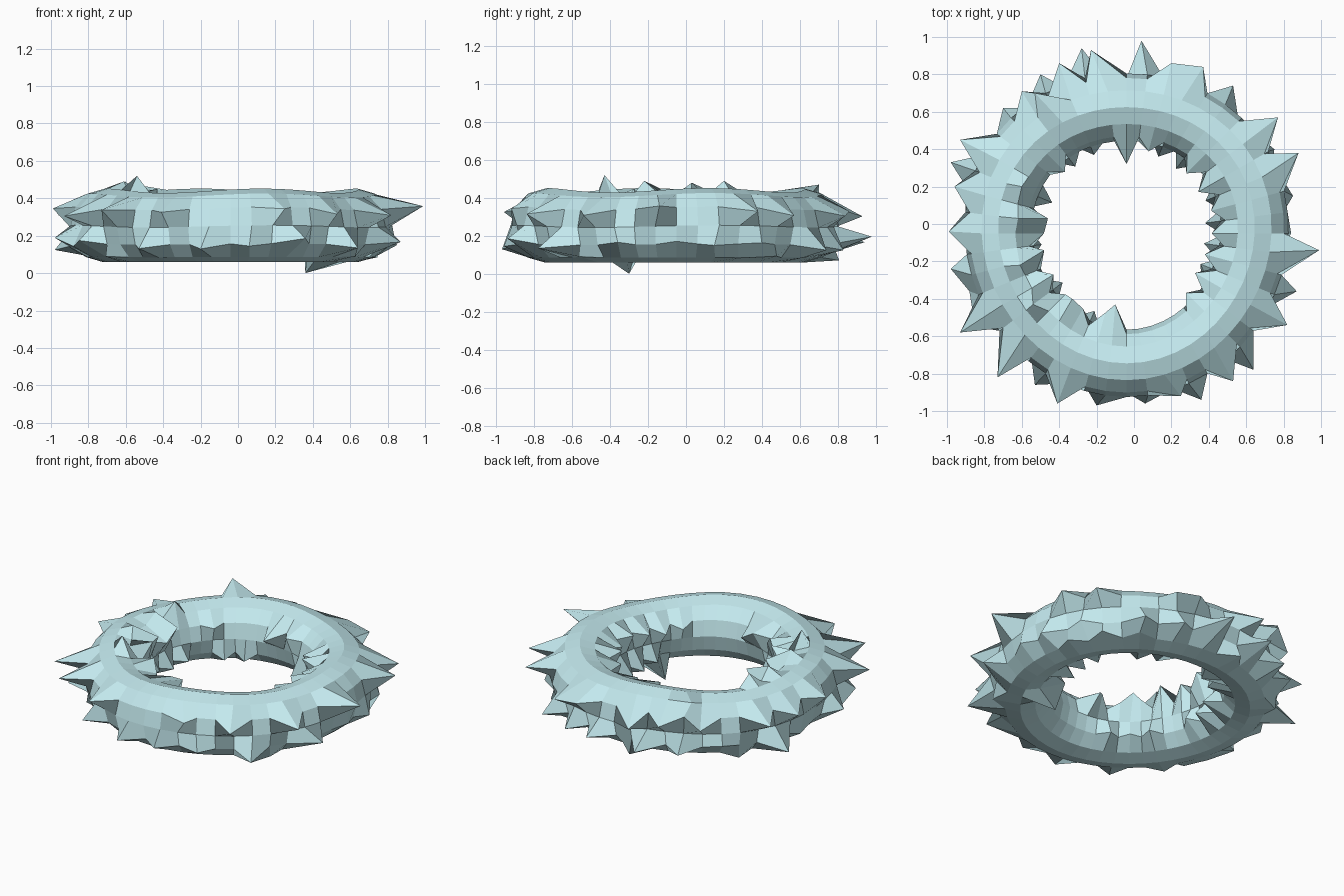
import bpy, bmesh, math, random
from mathutils import Vector

if "Cube" in bpy.data.objects:
    bpy.data.objects.remove(bpy.data.objects["Cube"])

random.seed(7)
N, M = 48, 12                      # segments around the ring and around the tube
CX, CY, CZ = -0.04, -0.05, 0.25    # ring centre
R, RT, ZT = 0.685, 0.18, 0.19      # ring radius, tube half width, tube half height

bm = bmesh.new()

# Slightly wavy tube
grid = []
for i in range(N):
    a = 2 * math.pi * i / N
    wave = 0.012 * math.sin(4 * a + 0.6)
    loop = []
    for j in range(M):
        b = 2 * math.pi * j / M
        r = R + 0.01 * math.sin(3 * a) + RT * math.cos(b)
        z = CZ + wave * (0.5 + 0.5 * math.sin(b)) + ZT * math.sin(b)
        loop.append(bm.verts.new((CX + r * math.cos(a), CY + r * math.sin(a), z)))
    grid.append(loop)
for i in range(N):
    k = (i + 1) % N
    for j in range(M):
        m = (j + 1) % M
        bm.faces.new((grid[i][j], grid[k][j], grid[k][m], grid[i][m]))


def spike_to(row, x, y, z):
    """Pull the nearest vertex of a row out to a tip."""
    a = math.atan2(y - CY, x - CX)
    grid[round(a / (2 * math.pi) * N) % N][row].co = (x, y, z)


def spike_row(row, start, lo, hi, dz, chance):
    """Pull every second vertex of a row outwards (or inwards when negative)."""
    for i in range(start, N, 2):
        if random.random() < chance:
            a = 2 * math.pi * i / N
            d = random.uniform(lo, hi)
            grid[i][row].co += Vector((d * math.cos(a), d * math.sin(a), random.uniform(*dz)))


# Upper outer spikes
upper = [(-0.93, 0.45), (-0.96, 0.2), (-0.99, -0.04), (-0.93, -0.58), (-0.73, -0.82),
         (-0.41, -0.96), (-0.6, 0.71), (-0.4, 0.86), (-0.23, 0.93), (0.2, 0.86),
         (0.37, 0.84), (0.77, 0.57), (0.88, 0.38), (0.99, -0.14), (0.82, -0.54),
         (0.53, -0.84), (0.25, -0.92)]
for x, y in upper:
    spike_to(1, x, y, random.uniform(0.3, 0.37))
spike_to(2, -0.53, 0.7, 0.47)

# Lower outer spikes
lower = [(0.04, 0.98), (-0.28, 0.94), (-0.5, 0.8), (-0.7, 0.62), (-0.98, 0.33),
         (-0.98, -0.24), (-0.88, -0.36), (-0.53, -0.86), (-0.2, -0.97), (0.06, -0.96),
         (0.36, -0.94), (0.64, -0.78), (0.87, -0.36), (0.84, -0.05), (0.85, 0.15),
         (0.75, 0.4), (0.53, 0.74), (0.3, 0.83), (-0.9, 0.1), (-0.85, -0.55)]
for x, y in lower:
    spike_to(11, x, y, random.uniform(0.12, 0.2))
spike_row(10, 1, 0.02, 0.1, (-0.02, 0.02), 0.4)

# Inner spikes
spike_row(5, 0, -0.1, -0.03, (-0.02, 0.04), 0.75)
spike_row(7, 1, -0.11, -0.03, (-0.03, 0.02), 0.8)
for x, y, z in [(-0.46, 0.03, 0.42), (-0.43, -0.27, 0.45), (-0.33, -0.4, 0.42),
                (-0.1, -0.43, 0.35), (-0.04, 0.32, 0.33), (-0.48, -0.14, 0.42)]:
    spike_to(5, x, y, z)
for x, y, z in [(-0.54, -0.43, 0.52), (-0.61, -0.22, 0.49), (-0.62, 0.03, 0.48),
                (-0.6, 0.2, 0.49)]:
    spike_to(4, x, y, z)
spike_to(8, 0.36, -0.3, 0.0)

bmesh.ops.recalc_face_normals(bm, faces=bm.faces)
mesh = bpy.data.meshes.new("spiked_ring")
bm.to_mesh(mesh)
bm.free()

ring = bpy.data.objects.new("spiked_ring", mesh)
bpy.context.collection.objects.link(ring)
mat = bpy.data.materials.new("pale_teal")
mat.diffuse_color = (0.55, 0.82, 0.86, 1)
mat.use_nodes = True
mat.node_tree.nodes["Principled BSDF"].inputs["Base Color"].default_value = mat.diffuse_color
mesh.materials.append(mat)
